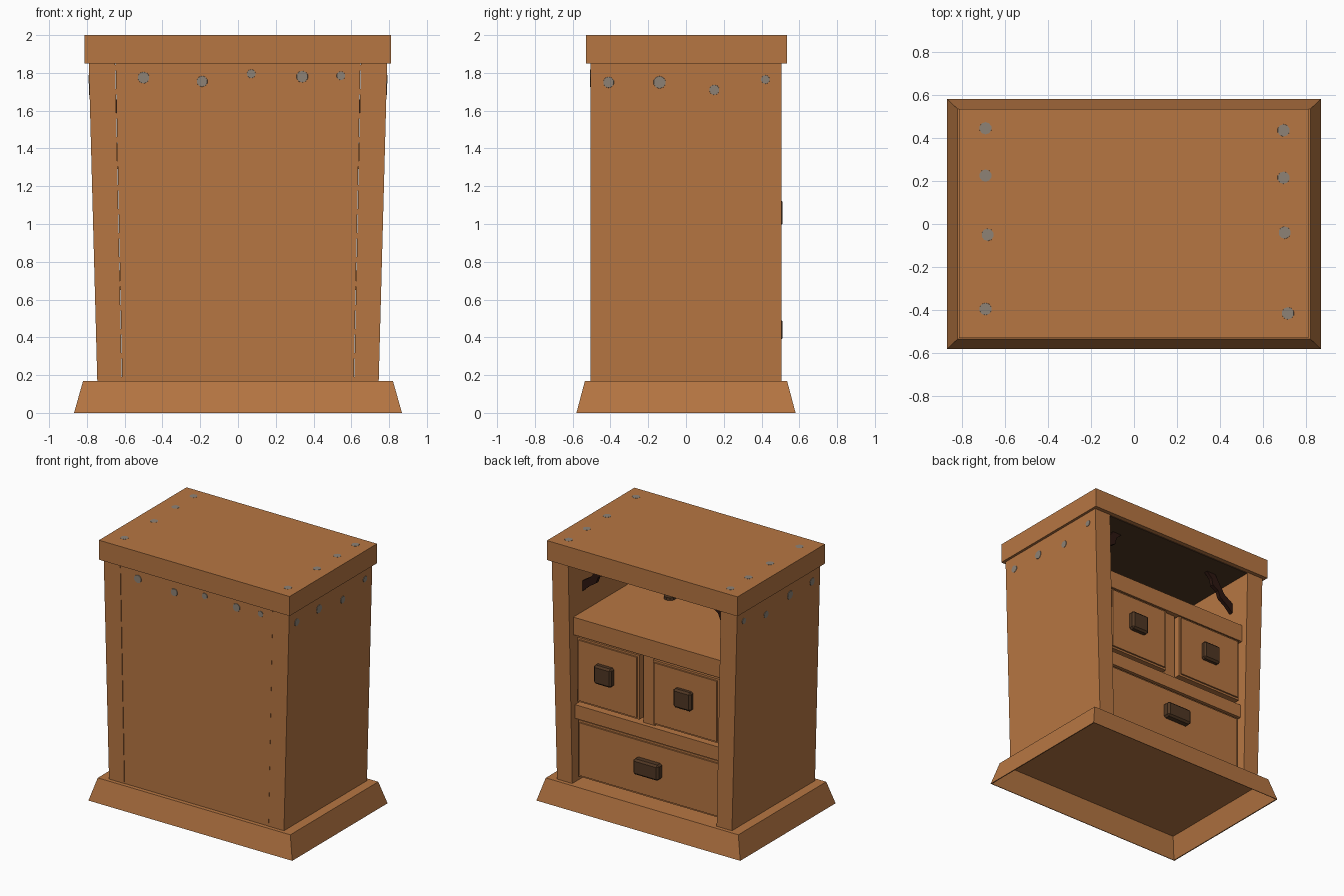
import bpy, bmesh, math
from mathutils import Matrix, Vector

if "Cube" in bpy.data.objects:
    bpy.data.objects.remove(bpy.data.objects["Cube"])


def material(name, rgb):
    m = bpy.data.materials.new(name)
    m.diffuse_color = (*rgb, 1)
    m.use_nodes = True
    m.node_tree.nodes["Principled BSDF"].inputs["Base Color"].default_value = m.diffuse_color
    return m


WOOD = material("warm_wood", (0.47, 0.182, 0.055))
DARK = material("dark_handle_wood", (0.080, 0.038, 0.017))
BRACE = material("blackened_brace", (0.025, 0.008, 0.005))
METAL = material("grey_nail_metal", (0.27, 0.225, 0.18))


def finish(name, bm, mat):
    bmesh.ops.recalc_face_normals(bm, faces=bm.faces)
    me = bpy.data.meshes.new(name)
    bm.to_mesh(me)
    bm.free()
    me.materials.append(mat)
    ob = bpy.data.objects.new(name, me)
    bpy.context.collection.objects.link(ob)
    return ob


def prism(name, points, direction, mat):
    """Extrude a flat polygon along a vector."""
    bm = bmesh.new()
    a = [bm.verts.new(p) for p in points]
    b = [bm.verts.new(Vector(p) + Vector(direction)) for p in points]
    n = len(a)
    bm.faces.new(a)
    bm.faces.new(b)
    for i in range(n):
        bm.faces.new((a[i], a[(i + 1) % n], b[(i + 1) % n], b[i]))
    return finish(name, bm, mat)


def box(name, x0, x1, y0, y1, z0, z1, mat, bevel=0):
    ob = prism(name, [(x0, y0, z0), (x1, y0, z0), (x1, y1, z0), (x0, y1, z0)],
               (0, 0, z1 - z0), mat)
    if bevel:
        b = ob.modifiers.new("chamfer", 'BEVEL')
        b.width = bevel
        b.segments = 1
    return ob


def disc(name, loc, axis, r, depth, mat):
    bm = bmesh.new()
    rot = Vector(axis).to_track_quat('Z', 'Y').to_matrix().to_4x4()
    bmesh.ops.create_cone(bm, cap_ends=True, segments=10, radius1=r, radius2=r * 0.95,
                          depth=depth, matrix=Matrix.Translation(loc) @ rot)
    return finish(name, bm, mat)


def outer(z):
    """Half width of the flaring body at a height."""
    return 0.745 + 0.045 * (z - 0.17) / 1.68


def inner(z):
    return 0.615 + 0.035 * (z - 0.17) / 1.68


# flared plinth, a thin shell open underneath
bm = bmesh.new()
rings = []
for hx, hy, z in ((0.812, 0.527, 0.16), (0.860, 0.575, 0), (0.868, 0.58, 0), (0.82, 0.535, 0.17)):
    rings.append([bm.verts.new((sx * hx, sy * hy, z))
                  for sx, sy in ((-1, -1), (1, -1), (1, 1), (-1, 1))])
for a, b in zip(rings, rings[1:]):
    for i in range(4):
        bm.faces.new((a[i], a[(i + 1) % 4], b[(i + 1) % 4], b[i]))
bm.faces.new(rings[0])
bm.faces.new(rings[-1])
finish("plinth", bm, WOOD)

# top slab with a dark ceiling over the open compartment
box("top_slab", -0.813, 0.81, -0.53, 0.535, 1.85, 2.0, WOOD)
box("compartment_ceiling", -0.649, 0.649, -0.443, 0.50, 1.844, 1.852, DARK)

# leaning side walls
for s, side in ((-1, "left"), (1, "right")):
    prism(side + "_wall",
          [(s * inner(.17), -.505, .17), (s * outer(.17), -.505, .17),
           (s * outer(1.85), -.505, 1.85), (s * inner(1.85), -.505, 1.85)],
          (0, 1.01, 0), WOOD)

# flat panel with narrow seams at the side walls
g = 0.002
prism("flat_panel",
      [(-inner(.17) + g, -.503, .17), (inner(.17) - g, -.503, .17),
       (inner(1.85) - g, -.503, 1.85), (-inner(1.85) + g, -.503, 1.85)],
      (0, 0.06, 0), WOOD)


# shelf and rails between the drawers
def board(name, y1, z0, z1):
    prism(name, [(-inner(z0), -.44, z0), (inner(z0), -.44, z0),
                 (inner(z1), -.44, z1), (-inner(z1), -.44, z1)], (0, y1 + .44, 0), WOOD)


board("open_shelf", 0.455, 1.29, 1.425)
board("middle_rail", 0.455, 0.65, 0.755)
box("drawer_divider", -0.03, 0.07, -0.44, 0.42, 0.755, 1.29, WOOD)


# drawers with chamfered pulls, with raised fronts
def drawer(name, x0, x1, z0, z1, front, px, pz, pw, ph):
    box(name + "_body", x0 + .01, x1 - .01, -0.40, front - .03, z0 + .01, z1 - .01, WOOD)
    box(name + "_front", x0, x1, 0.40, front - .012, z0, z1, WOOD)
    box(name + "_panel", x0 + .015, x1 - .015, front - .02, front, z0 + .015, z1 - .015, WOOD)
    box(name + "_pull", px - pw, px + pw, front - .01, 0.511, pz - ph, pz + ph, DARK, 0.014)


drawer("upper_left_drawer", -0.605, -0.04, 0.785, 1.28, 0.47, -0.318, 1.06, 0.075, 0.072)
drawer("upper_right_drawer", 0.08, 0.605, 0.785, 1.28, 0.465, 0.36, 1.06, 0.075, 0.072)
drawer("lower_drawer", -0.605, 0.605, 0.205, 0.64, 0.455, -0.008, 0.44, 0.108, 0.06)

# notched diagonal braces under the top slab
for s, side in ((-1, "left"), (1, "right")):
    shape = [(.645, 1.58), (.645, 1.66), (.57, 1.71), (.53, 1.77), (.48, 1.85),
             (.40, 1.85), (.45, 1.80), (.46, 1.75), (.51, 1.72), (.53, 1.67), (.59, 1.63)]
    prism(side + "_brace", [(s * x, 0.31, z) for x, z in shape], (0, 0.03, 0), BRACE)

# small dark disc lying on the shelf
disc("shelf_disc", (0.27, -0.19, 1.43), (0, 0, 1), 0.045, 0.03, DARK)

# nail heads on panel, sides and top
for x, z, r in ((-.50, 1.775, .032), (-.19, 1.755, .03), (.07, 1.795, .024),
                (.34, 1.78, .032), (.545, 1.785, .024)):
    disc("panel_nail", (x, -.503, z), (0, -1, 0), r, .008, METAL)
for s in (-1, 1):
    for y, z, r in ((-.41, 1.75, .03), (-.14, 1.75, .034), (.15, 1.71, .028), (.42, 1.765, .024)):
        disc("side_nail", (s * outer(z), y, z), (s, 0, -.027), r, .006, METAL)
for x, y in ((-.69, .445), (-.69, .225), (-.68, -.05), (-.69, -.395),
             (.695, .435), (.695, .215), (.70, -.04), (.715, -.415)):
    disc("top_nail", (x, y, 1.998), (0, 0, 1), .03, .006, METAL)
